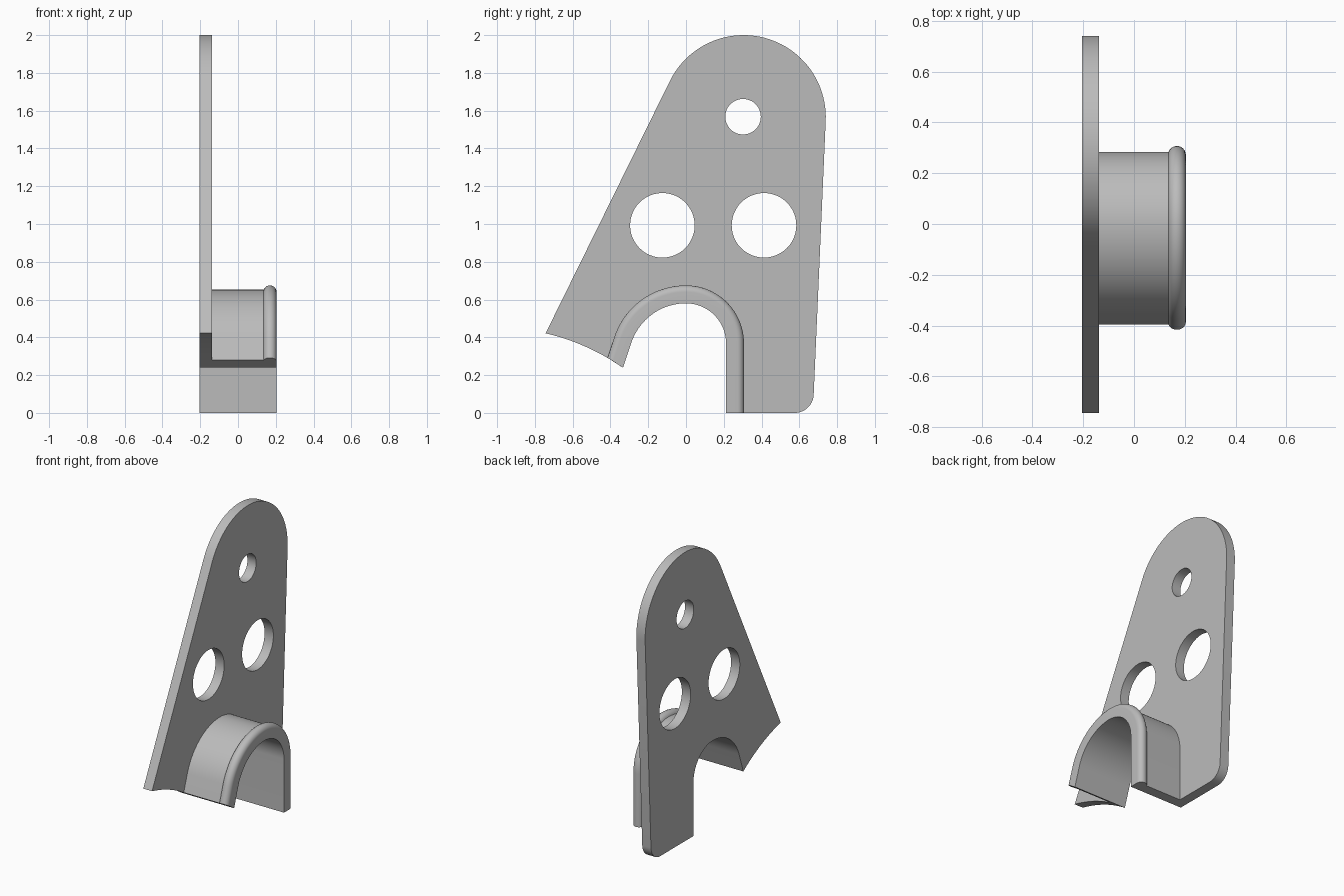
import bpy, bmesh
from math import sin, cos, atan2, radians, sqrt, dist
from mathutils import Vector

if "Cube" in bpy.data.objects:
    bpy.data.objects.remove(bpy.data.objects["Cube"])

grey = bpy.data.materials.new("plain grey")
grey.use_nodes = True
grey.diffuse_color = (0.5, 0.5, 0.5, 1)
grey.node_tree.nodes["Principled BSDF"].inputs["Base Color"].default_value = (0.5, 0.5, 0.5, 1)

BACK, PLATE, FRONT = -0.205, -0.138, 0.204   # x of the plate and arch faces
FOOT_CENTRE, FOOT_R = Vector((-1.02, -0.75)), 1.204   # circle that trims the toe


def arc(centre, r, start, end, n):
    """Points (y, z) along an arc, angles in degrees."""
    angles = [radians(start + (end - start) * i / n) for i in range(n + 1)]
    return [Vector((centre[0] + r * cos(a), centre[1] + r * sin(a))) for a in angles]


def arch_path(d):
    """Arch line at distance d outside the opening, from heel to toe."""
    pts = [Vector((0.212 + d, 0))]
    pts += arc((0, 0.368), 0.212 + d, 0, 90, 24)
    pts += arc((0, 0.275), 0.305 + d, 90, 161.5, 24)[1:]
    # straight run down to the trimming circle
    a = radians(161.5)
    direction = Vector((-sin(a), cos(a)))
    offset = pts[-1] - FOOT_CENTRE
    b = offset.dot(direction)
    t = -b - sqrt(b * b - offset.length_squared + FOOT_R ** 2)
    return pts + [pts[-1] + direction * t]


def finish(bm, name):
    bmesh.ops.recalc_face_normals(bm, faces=bm.faces[:])
    mesh = bpy.data.meshes.new(name)
    bm.to_mesh(mesh)
    bm.free()
    mesh.materials.append(grey)
    obj = bpy.data.objects.new(name, mesh)
    bpy.context.collection.objects.link(obj)
    bpy.ops.object.select_all(action='DESELECT')
    obj.select_set(True)
    bpy.context.view_layer.objects.active = obj
    bpy.ops.object.shade_smooth_by_angle(angle=radians(30))


# Side plate: outline with three round holes, extruded
opening = arch_path(0)
toe = opening[-1] - FOOT_CENTRE
tip = Vector((-0.744, 0.418)) - FOOT_CENTRE
toe_a, tip_a = (atan2(v.y, v.x) * 180 / 3.14159265 for v in (toe, tip))
outline = opening + arc(FOOT_CENTRE, FOOT_R, toe_a, tip_a, 12)[1:]
outline += arc((0.305, 1.565), 0.435, 153.5, -2.5, 48)
outline += arc((0.576, 0.1), 0.1, -2.5, -90, 12)
loops = [outline]
for centre, r in (((0.302, 1.568), 0.094), ((-0.125, 0.993), 0.171), ((0.413, 0.993), 0.171)):
    loops.append(arc(centre, r, 0, 360, 48)[:-1])

bm = bmesh.new()
for loop in loops:
    verts = [bm.verts.new((BACK, p.x, p.y)) for p in loop]
    for i, v in enumerate(verts):
        bm.edges.new((verts[i - 1], v))
bmesh.ops.triangle_fill(bm, use_beauty=True, edges=bm.edges[:], normal=(1, 0, 0))
result = bmesh.ops.extrude_face_region(bm, geom=bm.faces[:], use_keep_orig=True)
moved = [g for g in result["geom"] if isinstance(g, bmesh.types.BMVert)]
bmesh.ops.translate(bm, verts=moved, vec=(PLATE - BACK, 0, 0))
finish(bm, "side_plate")

# Arch with rolled rim: section (distance outside opening, x) swept along the path
section = [Vector((0, PLATE)), Vector((0.072, PLATE))]
section += arc((0.06, FRONT - 0.035), 0.035, -70, 90, 14)
section += [Vector((0, FRONT))]

bm = bmesh.new()
rails = [[bm.verts.new((s.y, p.x, p.y)) for p in arch_path(s.x)] for s in section]
for k, rail in enumerate(rails):
    before = rails[k - 1]
    for i in range(len(rail) - 1):
        bm.faces.new((before[i], before[i + 1], rail[i + 1], rail[i]))
bm.faces.new([rail[0] for rail in rails])
bm.faces.new([rail[-1] for rail in rails])
finish(bm, "rimmed_arch")
